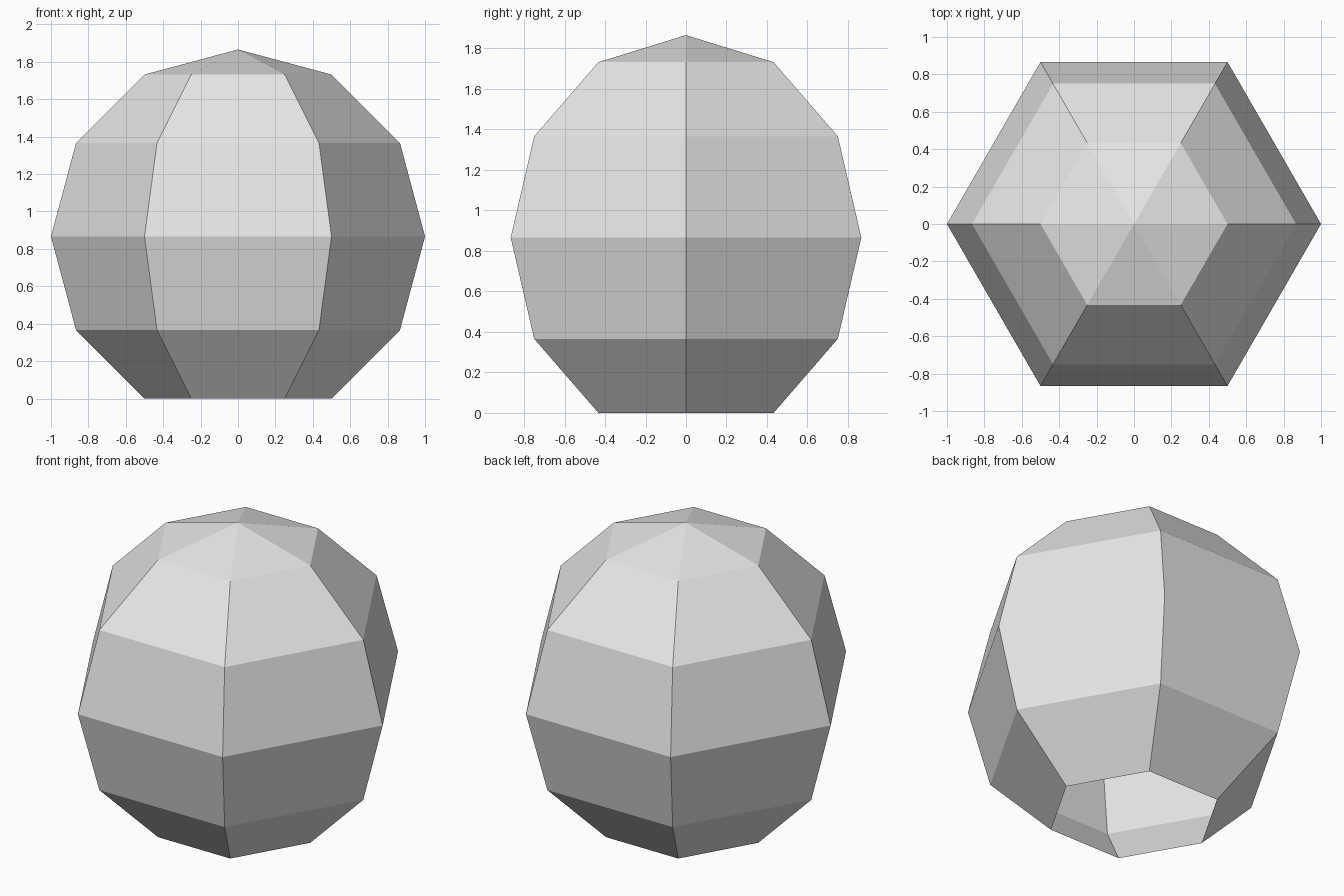
import bpy, bmesh, math

if "Cube" in bpy.data.objects:
    bpy.data.objects.remove(bpy.data.objects["Cube"])

SIDES = 6
BASE = math.cos(math.radians(30))  # height of the centre above the open rim

bm = bmesh.new()

# Rings of the dome, from below the pole down to the open rim
rings = []
for k in range(1, SIDES):
    lat = math.pi * k / SIDES
    r, z = math.sin(lat), math.cos(lat) + BASE
    rings.append([bm.verts.new((r * math.cos(math.tau * i / SIDES),
                                r * math.sin(math.tau * i / SIDES), z))
                  for i in range(SIDES)])
pole = bm.verts.new((0, 0, 1 + BASE))

# Triangles at the top, quads down the sides, bottom left open
for i in range(SIDES):
    j = (i + 1) % SIDES
    bm.faces.new((pole, rings[0][i], rings[0][j]))
    for up, low in zip(rings, rings[1:]):
        bm.faces.new((up[i], low[i], low[j], up[j]))

mesh = bpy.data.meshes.new("faceted_shell")
bm.to_mesh(mesh)
bm.free()

mat = bpy.data.materials.new("light grey")
mat.diffuse_color = (0.8, 0.8, 0.8, 1)
mat.use_nodes = True
mat.node_tree.nodes["Principled BSDF"].inputs["Base Color"].default_value = mat.diffuse_color
mesh.materials.append(mat)
bpy.context.collection.objects.link(bpy.data.objects.new("faceted_shell", mesh))
